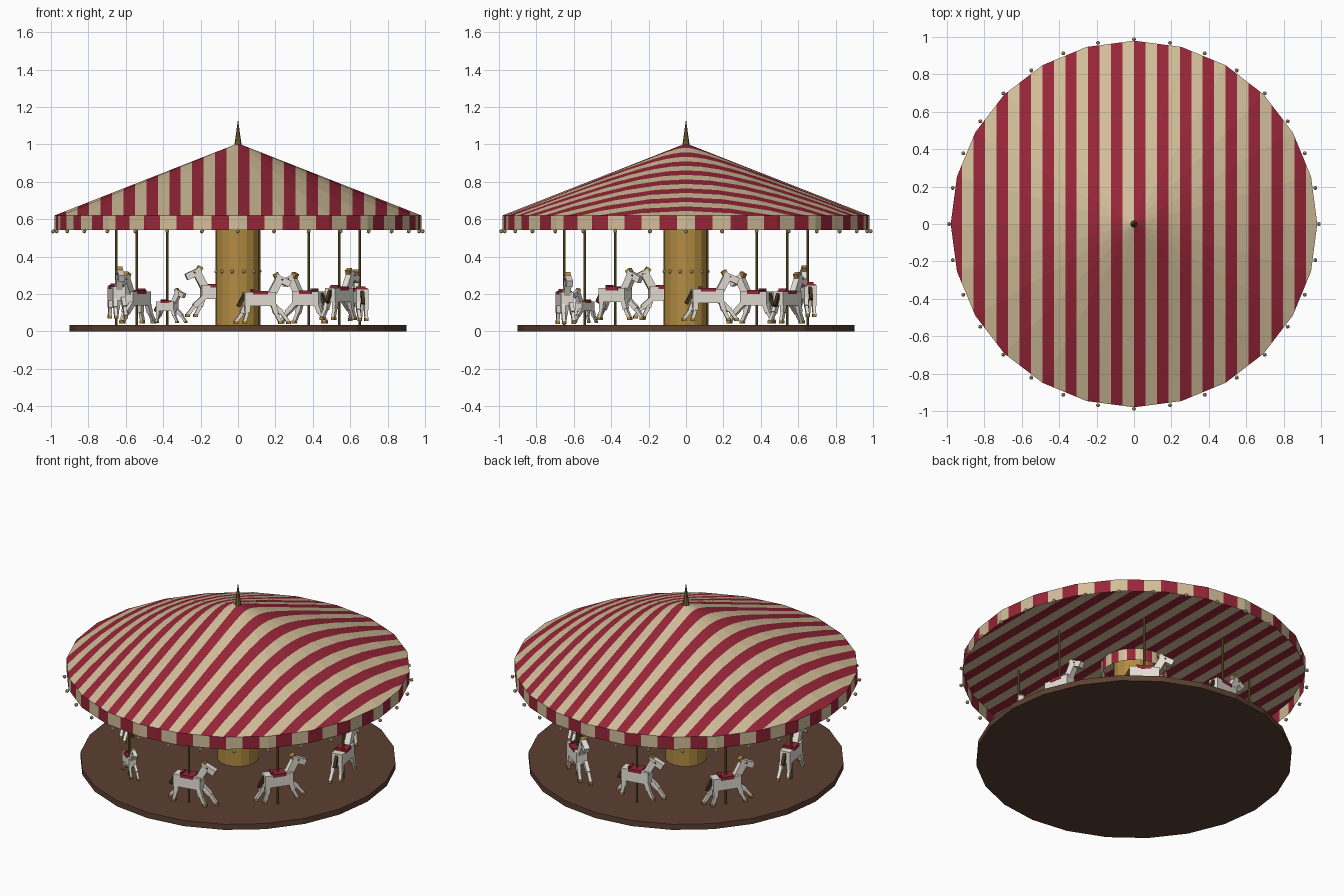
import bpy, bmesh, math
from mathutils import Vector, Matrix

if "Cube" in bpy.data.objects:
    bpy.data.objects.remove(bpy.data.objects["Cube"])

TAU = 2 * math.pi


def material(name, r, g, b):
    m = bpy.data.materials.new(name)
    lin = [((c / 255 + 0.055) / 1.055) ** 2.4 for c in (r, g, b)]
    m.diffuse_color = (*lin, 1)
    m.use_nodes = True
    m.node_tree.nodes["Principled BSDF"].inputs["Base Color"].default_value = m.diffuse_color
    return m


CREAM = material("cream canvas", 210, 190, 154)
RED = material("red canvas", 152, 38, 56)
BROWN = material("brown wood", 92, 64, 50)
GOLD = material("gold paint", 178, 140, 66)
BRASS = material("dark brass", 128, 104, 52)
WHITE = material("horse white", 230, 225, 215)
BULB = material("warm bulb", 230, 203, 150)
DARK = material("dark brown", 70, 50, 30)


def finish(bm, name, mats):
    mesh = bpy.data.meshes.new(name)
    bm.to_mesh(mesh)
    bm.free()
    for m in mats:
        mesh.materials.append(m)
    ob = bpy.data.objects.new(name, mesh)
    bpy.context.collection.objects.link(ob)
    return ob


def add_cone(bm, r1, r2, z0, z1, sides, x=0, y=0):
    bmesh.ops.create_cone(bm, cap_ends=True, segments=sides, radius1=r1, radius2=r2,
                          depth=z1 - z0, matrix=Matrix.Translation((x, y, (z0 + z1) / 2)))
    bmesh.ops.remove_doubles(bm, verts=bm.verts, dist=1e-5)


def cone(name, mat, *args):
    bm = bmesh.new()
    add_cone(bm, *args)
    return finish(bm, name, [mat])


def striped_band(name, r, sides, stripes, z0, z1):
    """Open polygonal band split into alternating cream and red panels."""
    side = TAU / sides
    angles = {round(k * side, 6) for k in range(sides)}
    angles |= {round((k + 0.5) * TAU / stripes, 6) for k in range(stripes)}
    angles = sorted(angles)
    bm = bmesh.new()
    cols = []
    for a in angles:
        d = r * math.cos(side / 2) / math.cos(a % side - side / 2)
        cols.append([bm.verts.new((d * math.cos(a), d * math.sin(a), z)) for z in (z0, z1)])
    for i, a in enumerate(angles):
        j = (i + 1) % len(angles)
        mid = (a + (angles[j] if j else TAU)) / 2
        f = bm.faces.new((cols[i][0], cols[j][0], cols[j][1], cols[i][1]))
        f.material_index = math.floor(mid / TAU * stripes + 0.5) % 2
    return finish(bm, name, [CREAM, RED])


def bulb_ring(name, count, r, z, size, offset=0.0):
    bm = bmesh.new()
    for k in range(count):
        a = TAU * (k + offset) / count
        bmesh.ops.create_icosphere(bm, subdivisions=1, radius=size, matrix=Matrix.Translation(
            (r * math.cos(a), r * math.sin(a), z)))
    return finish(bm, name, [BULB])


# platform, centre column and finial
cone("platform", BROWN, 0.9, 0.9, 0, 0.035, 24)
cone("centre_column", GOLD, 0.118, 0.118, 0.035, 0.62, 16)
cone("finial", BRASS, 0.02, 0.0, 0.99, 1.135, 8)

# canopy: cone cut into straight stripes along y
STRIPE = 0.98 / 16
bm = bmesh.new()
add_cone(bm, 0.98, 0, 0.62, 1.005, 24)
for k in range(-15, 16):
    bmesh.ops.bisect_plane(bm, geom=bm.verts[:] + bm.edges[:] + bm.faces[:], dist=1e-6,
                           plane_co=(k * STRIPE, 0, 0), plane_no=(1, 0, 0))
for f in bm.faces:
    f.material_index = 1 - math.floor(f.calc_center_median().x / STRIPE) % 2
finish(bm, "canopy", [CREAM, RED])

# hanging bands and bulbs
striped_band("valance", 0.98, 24, 64, 0.543, 0.62)
striped_band("inner_valance", 0.19, 24, 24, 0.545, 0.62)
bulb_ring("rim_bulbs", 32, 0.988, 0.535, 0.012)
bulb_ring("column_bulbs", 12, 0.12, 0.32, 0.011, 0.5)


# horse parts: box beams between two points in the local frame (x forward)
def beam(bm, p, q, depth, width, mat):
    p, q = Vector(p), Vector(q)
    d = q - p
    rot = d.to_track_quat('X', 'Z').to_matrix().to_4x4()
    m = Matrix.Translation((p + q) / 2) @ rot @ Matrix.Diagonal((d.length, width, depth, 1))
    verts = bmesh.ops.create_cube(bm, size=1, matrix=m)["verts"]
    for f in {f for v in verts for f in v.link_faces}:
        f.material_index = mat


def horse_object():
    bm = bmesh.new()
    W, R, G, D = range(4)
    beam(bm, (-0.085, 0, 0), (0.085, 0, 0), 0.075, 0.066, W)             # body
    beam(bm, (0.06, 0, 0.015), (0.108, 0, 0.105), 0.042, 0.036, W)       # neck
    beam(bm, (0.088, 0, 0.115), (0.165, 0, 0.08), 0.036, 0.034, W)       # head
    beam(bm, (0.08, 0, 0.118), (0.105, 0, 0.132), 0.026, 0.03, G)        # forelock
    beam(bm, (-0.08, 0, 0.025), (-0.115, 0, -0.04), 0.02, 0.018, D)      # tail
    beam(bm, (-0.04, 0, 0.034), (0.04, 0, 0.034), 0.02, 0.07, R)         # saddle
    beam(bm, (-0.045, 0, 0.046), (-0.03, 0, 0.046), 0.014, 0.05, R)      # cantle
    for s in (-1, 1):
        y = s * 0.022
        beam(bm, (0.118, s * 0.0175, 0.106), (0.126, s * 0.0175, 0.102), 0.008, 0.004, D)  # eye
        reach = 0.02 * s
        legs = (((0.07, -0.025), (0.105 + reach, -0.075), (0.135 + 1.3 * reach, -0.122)),
                ((-0.068, -0.025), (-0.08 - reach / 2, -0.075), (-0.105 - reach, -0.122)))
        for pts in legs:
            hip, knee, foot = [(x, y, z) for x, z in pts]
            beam(bm, hip, knee, 0.028, 0.022, W)                         # upper leg
            beam(bm, knee, foot, 0.019, 0.018, W)                        # lower leg
            fx, fz = pts[2]
            beam(bm, (fx - 0.01, y, fz - 0.003), (fx + 0.013, y, fz - 0.003), 0.016, 0.02, G)  # hoof
    return finish(bm, "horse", [WHITE, RED, GOLD, DARK])


# eight horses on poles, one of them a small pony
heights = [0.188, 0.175, 0.21, 0.176, 0.203, 0.135, 0.173, 0.195]
first = horse_object()
for k, z in enumerate(heights):
    a = math.radians(10 + 45 * k)
    x, y = 0.66 * math.cos(a), 0.66 * math.sin(a)
    horse = first
    if k:
        horse = bpy.data.objects.new("pony" if k == 5 else "horse", first.data)
        bpy.context.collection.objects.link(horse)
    horse.location = (x, y, z)
    horse.rotation_euler = (0, 0, a + math.pi / 2)
    horse.scale = [0.68 if k == 5 else 1.0] * 3
    cone("horse_pole", BRASS, 0.007, 0.007, 0.035, 0.55, 8, x, y)
